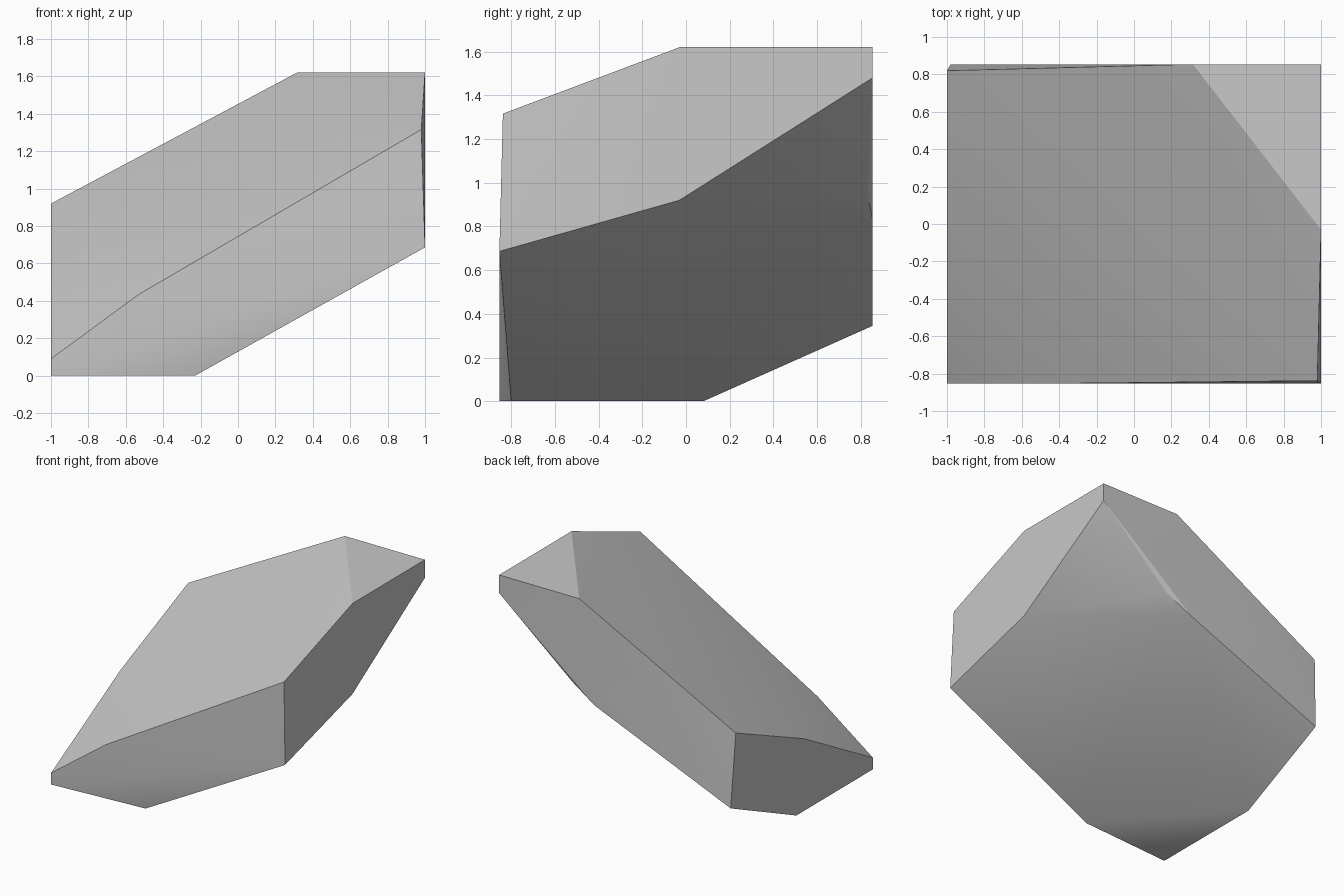
import bpy
import bmesh
from math import radians

cube = bpy.data.objects.get("Cube")
if cube:
    bpy.data.objects.remove(cube, do_unlink=True)


def make_material(name, value):
    mat = bpy.data.materials.new(name)
    mat.use_nodes = True
    colour = (value, value, value, 1.0)
    mat.diffuse_color = colour
    mat.node_tree.nodes["Principled BSDF"].inputs["Base Color"].default_value = colour
    return mat


# Corner points of the chiselled rock, grouped by side
depth = 0.854
left_corners = [(0.98, -0.838, 1.316), (1, -0.03, 1.62), (1, depth, 1.62),
                (1, depth, 1.48), (1, -0.03, 0.92), (1, -depth, 0.686)]
right_corners = [(-1, -depth, 0.09), (-1, -depth, 0), (-1, 0.08, 0),
                 (-0.98, depth, 0.345), (-1, 0.82, 0.92), (-1, -0.01, 0.56)]
front_corners = [(-0.53, -depth, 0.435), (-0.23, -0.8, 0)]
back_corners = [(0.315, depth, 1.62), (0.39, 0.832, 0.95), (0.185, depth, 0.83)]

# The rock is the convex skin around its corners
bm = bmesh.new()
for corner in left_corners + right_corners + front_corners + back_corners:
    bm.verts.new(corner)
bmesh.ops.convex_hull(bm, input=bm.verts[:])
loose = [v for v in bm.verts if not v.link_faces]
bmesh.ops.delete(bm, geom=loose, context="VERTS")
bmesh.ops.recalc_face_normals(bm, faces=bm.faces[:])

# Soft creases inside each side, hard edges between sides
for face in bm.faces:
    face.smooth = True
for edge in bm.edges:
    angle = edge.calc_face_angle(0)
    on_ground = max(v.co.z for v in edge.verts) < 0.01
    edge.smooth = angle < radians(40 if on_ground else 30)

mesh = bpy.data.meshes.new("rock")
bm.to_mesh(mesh)
bm.free()
mesh.materials.append(make_material("stone grey", 0.58))
rock = bpy.data.objects.new("rock", mesh)
bpy.context.collection.objects.link(rock)
